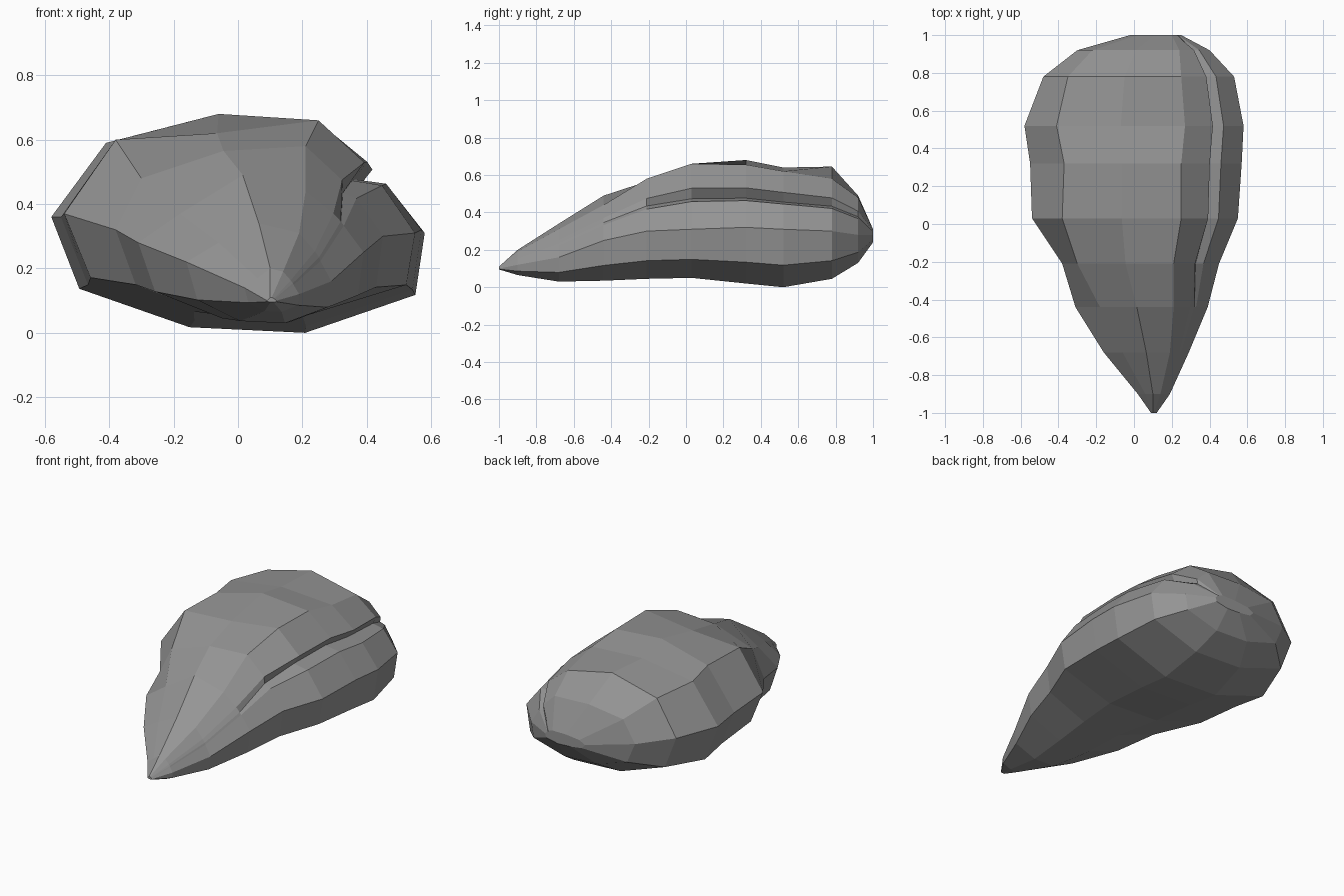
import bpy, bmesh
from mathutils import Vector

if "Cube" in bpy.data.objects:
    bpy.data.objects.remove(bpy.data.objects["Cube"])

# Stations along the rock, nose to tail:
# y, left x,z, top-left x,z, top-middle z, top-right x,z, right x,z, bottom z, groove depth
STATIONS = [
    (-1.00, .09, .10, .095, .105, .11, .105, .11, .12, .10, .095, 0),
    (-.90, .02, .14, .06, .17, .20, .14, .19, .19, .12, .065, 0),
    (-.68, -.16, .22, -.06, .28, .34, .19, .31, .29, .16, .03, 0),
    (-.44, -.31, .28, -.18, .37, .49, .21, .44, .39, .25, .035, 0),
    (-.21, -.38, .32, -.30, .48, .565, .21, .58, .45, .30, .045, .5),
    (.03, -.54, .37, -.38, .60, .62, .25, .66, .55, .31, .05, 1),
    (.32, -.55, .36, -.37, .60, .68, .25, .655, .57, .32, .02, 1),
    (.52, -.58, .36, -.41, .59, .64, .27, .62, .58, .31, 0, 1),
    (.78, -.48, .36, -.35, .57, .645, .25, .58, .53, .30, .045, .8),
    (.92, -.30, .33, -.22, .46, .49, .24, .48, .40, .28, .13, .5),
    (1.00, -.02, .28, .02, .30, .31, .20, .31, .25, .28, .24, 0),
]


def section(y, xl, zl, tlx, tlz, zm, trx, trz, xr, zr, zb, g):
    """Closed cross-section with a groove cut into its upper right flank."""
    w = xr - xl
    top_r = Vector((trx, trz))
    wide_r = Vector((xr, zr))
    flank = lambda t, dx, dz: top_r.lerp(wide_r, t) + Vector((dx, dz)) * w
    points = [
        (xl + w * .37, zb + w * .015),
        (xl + w * .68, zb),
        (xr - w * .025, zb + (zr - zb) * .38),
        wide_r,
        flank(.64, .005, .02),
        flank(.55, .015 - .07 * g, .015 - .01 * g),
        flank(.42, .015, .015),
        top_r,
        ((tlx + trx) / 2, zm),
        (tlx, tlz),
        (xl, zl),
        (xl + w * .075, zb + (zl - zb) * .38),
    ]
    return [(p[0], y, p[1]) for p in points]


# Loft the rock through its sections
bm = bmesh.new()
rings = [[bm.verts.new(p) for p in section(*s)] for s in STATIONS]
n = len(rings[0])
for a, b in zip(rings, rings[1:]):
    for i in range(n):
        j = (i + 1) % n
        bm.faces.new((a[i], a[j], b[j], b[i]))
bm.faces.new(rings[0])
bm.faces.new(rings[-1])
bmesh.ops.recalc_face_normals(bm, faces=bm.faces)

mesh = bpy.data.meshes.new("rock")
bm.to_mesh(mesh)
bm.free()

# Dark grey stone
stone = bpy.data.materials.new("stone")
stone.diffuse_color = (.3, .3, .3, 1)
stone.use_nodes = True
stone.node_tree.nodes["Principled BSDF"].inputs["Base Color"].default_value = stone.diffuse_color
mesh.materials.append(stone)
bpy.context.collection.objects.link(bpy.data.objects.new("rock", mesh))
